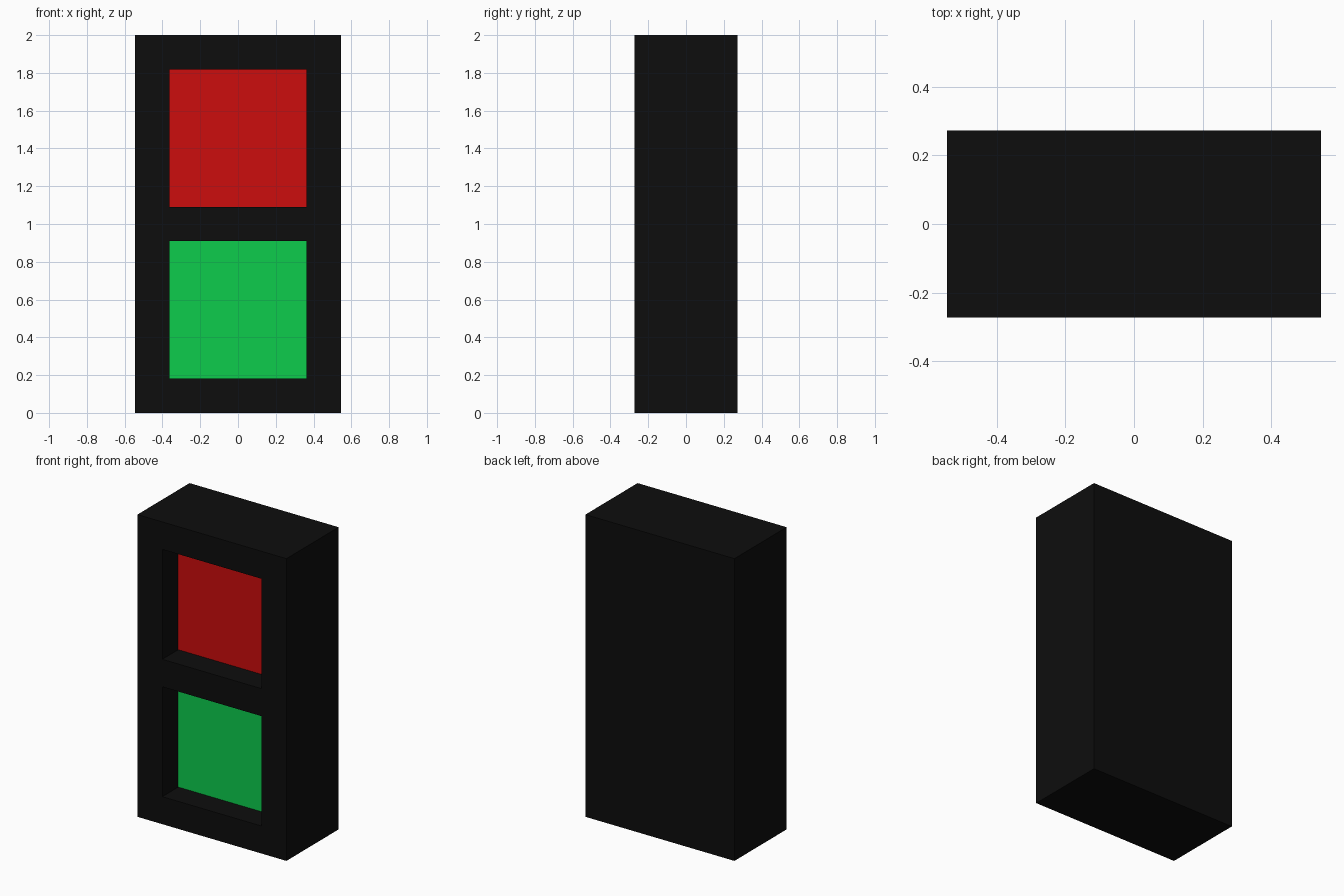
import bpy, bmesh
from mathutils import Vector

if "Cube" in bpy.data.objects:
    bpy.data.objects.remove(bpy.data.objects["Cube"])

U = 2 / 22                      # model unit: housing is 12 x 6 x 22 units
RECESS = 0.167                  # depth of the lamp openings


def material(name, rgb):
    m = bpy.data.materials.new(name)
    m.diffuse_color = (*rgb, 1)
    m.use_nodes = True
    m.node_tree.nodes["Principled BSDF"].inputs["Base Color"].default_value = m.diffuse_color
    return m


mats = [material("black", (0.004, 0.004, 0.004)),
        material("red", (0.604, 0.004, 0.004)),
        material("green", (0.004, 0.604, 0.073))]

# Housing block
bm = bmesh.new()
bmesh.ops.create_cube(bm, size=1)
bmesh.ops.scale(bm, verts=bm.verts, vec=(12 * U, 6 * U, 22 * U))
bmesh.ops.translate(bm, verts=bm.verts, vec=(0, 0, 1))

# Slice the block along the edges of the two square openings
cuts = [((x * U, 0, 0), (1, 0, 0)) for x in (-4, 4)]
cuts += [((0, 0, z * U), (0, 0, 1)) for z in (2, 10, 12, 20)]
for co, no in cuts:
    bmesh.ops.bisect_plane(bm, geom=bm.verts[:] + bm.edges[:] + bm.faces[:],
                           plane_co=co, plane_no=no)

# Sink the front squares and colour their floors as lamps
bm.normal_update()
for z, index in ((16, 1), (6, 2)):
    centre = Vector((0, -3 * U, z * U))
    lamp = min(bm.faces, key=lambda f: (f.calc_center_median() - centre).length)
    bmesh.ops.inset_individual(bm, faces=[lamp], thickness=0, depth=-RECESS)
    lamp.material_index = index

mesh = bpy.data.meshes.new("signal_housing")
bm.to_mesh(mesh)
bm.free()
for m in mats:
    mesh.materials.append(m)
obj = bpy.data.objects.new("signal_housing", mesh)
bpy.context.collection.objects.link(obj)
